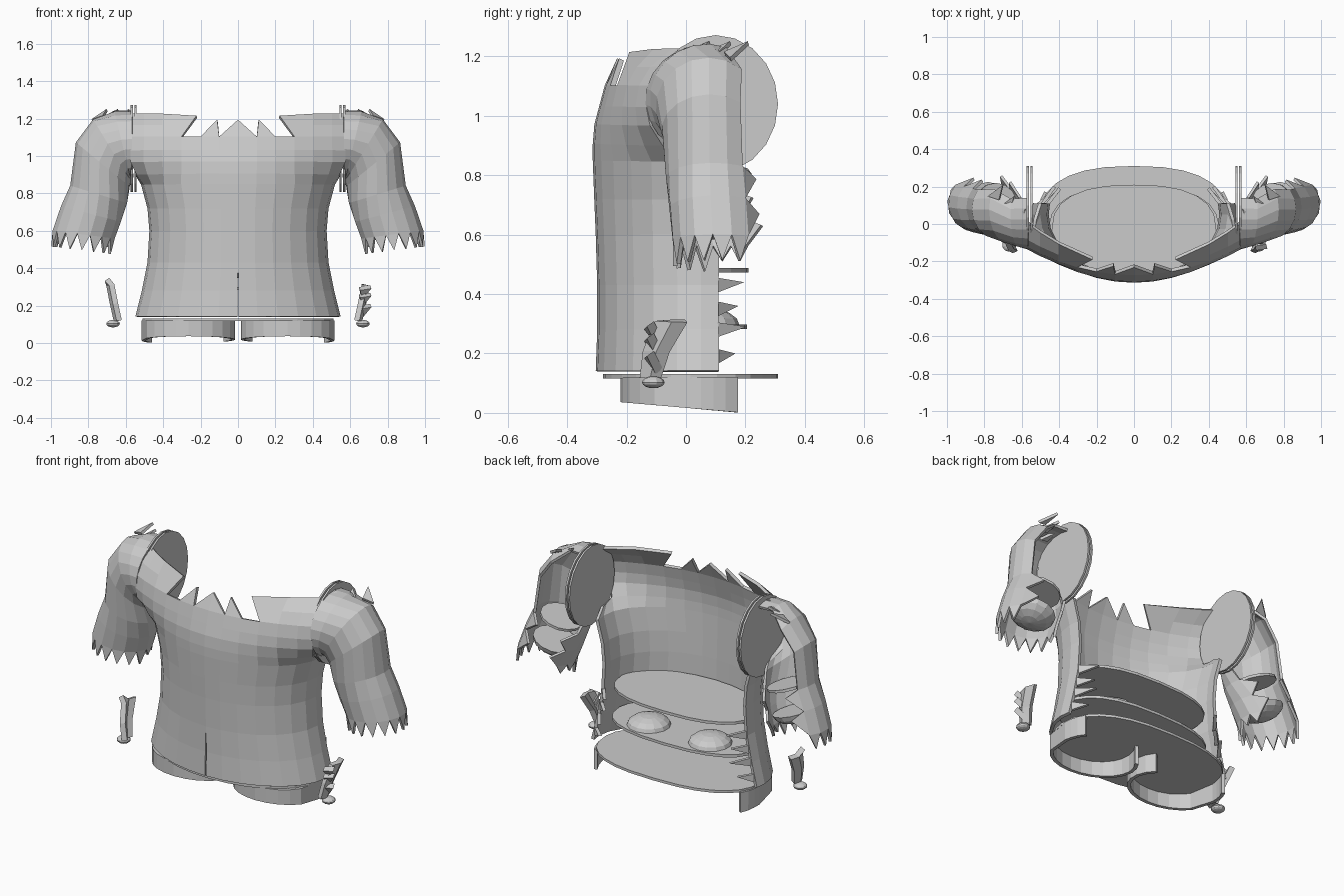
import bpy, bmesh, math
from mathutils import Vector, Matrix

if "Cube" in bpy.data.objects:
    bpy.data.objects.remove(bpy.data.objects["Cube"])

def interp(x, table):
    for (x0, y0), (x1, y1) in zip(table, table[1:]):
        if x <= x1:
            return y0 + (y1 - y0) * max(0, x - x0) / (x1 - x0)
    return table[-1][1]

def finish(name, bm, thick=0):
    bmesh.ops.recalc_face_normals(bm, faces=bm.faces)
    me = bpy.data.meshes.new(name)
    bm.to_mesh(me)
    bm.free()
    ob = bpy.data.objects.new(name, me)
    bpy.context.collection.objects.link(ob)
    if thick:
        m = ob.modifiers.new("thickness", 'SOLIDIFY')
        m.thickness, m.offset = thick, 0
    return ob

def sheet(name, rows, extra=(), thick=.018):
    """Rows are dicts column -> point; neighbouring cells become quads; extra polygons are shreds."""
    bm = bmesh.new()
    V = [{c: bm.verts.new(p) for c, p in r.items()} for r in rows]
    for a, b in zip(V, V[1:]):
        for c in a:
            if c + 1 in a and c in b and c + 1 in b:
                bm.faces.new((a[c], a[c + 1], b[c + 1], b[c]))
    for poly in extra:
        bm.faces.new([bm.verts.new(p) for p in poly])
    bmesh.ops.remove_doubles(bm, verts=bm.verts, dist=.0005)
    return finish(name, bm, thick)

def plate(name, loc, rx, ry, h, axis='Z', tilt=0, n=24, boxy=1.0):
    """Elliptical plate; boxy below 1 squares the rear half of the outline."""
    bm = bmesh.new()
    bmesh.ops.create_cone(bm, cap_ends=True, segments=n, radius1=1, radius2=1, depth=1)
    for v in bm.verts:
        if v.co.y > 0:
            v.co.x = math.copysign(abs(v.co.x) ** boxy, v.co.x)
            v.co.y = v.co.y ** boxy
    rot = Matrix.Rotation(math.pi / 2 if axis == 'X' else tilt, 4, 'Y')
    bm.transform(Matrix.Translation(loc) @ rot @ Matrix.Diagonal((rx, ry, h, 1)))
    return finish(name, bm)

def dome(name, loc, r, h, tilt=0, half=True, n=14):
    bm = bmesh.new()
    bmesh.ops.create_uvsphere(bm, u_segments=n, v_segments=8, radius=1)
    if half:
        bmesh.ops.delete(bm, geom=[v for v in bm.verts if v.co.z < -.01], context='VERTS')
        bmesh.ops.holes_fill(bm, edges=[e for e in bm.edges if e.is_boundary])
    bm.transform(Matrix.Translation(loc) @ Matrix.Rotation(tilt, 4, 'Y') @ Matrix.Diagonal((r, r, h, 1)))
    return finish(name, bm)

# shirt body: wrapped lower rows, then open chest rows with a torn neckline
YF = [(.87, -.305), (.95, -.305), (1.1, -.265), (1.22, -.21)]
YE = [(.87, -.09), (.95, -.11), (1.05, -.13), (1.12, -.11), (1.18, -.06), (1.22, .01)]
def chest(x, z):
    t = min(1, abs(x) / .57) ** 2
    return Vector((x, interp(z, YF) * (1 - t) + interp(z, YE) * t, z))

ANG = [0, 11, 23, 36, 50, 63, 77, 90, 100]
XS = [0, .1, .2, .3, .4, .5, .57]
BODY = [(.14, .54, .345), (.28, .505, .34), (.43, .475, .34), (.6, .465, .345), (.72, .475, .35), (.85, .51, .355)]
rows = []
for z, w, ry in BODY:
    rows.append({i: Vector((math.copysign(w * math.sin(math.radians(ANG[abs(i)])), i),
                            .05 - ry * math.cos(math.radians(ANG[abs(i)])), z)) for i in range(-8, 9)})
# armpit row blends the wrapped body into the chest
rows.append({i: rows[-1][i].lerp(chest(math.copysign(XS[min(6, abs(i))], i), .95), .55 if abs(i) < 7 else .4)
             for i in range(-8, 9)})
for z in (.97, 1.03, 1.1, 1.16, 1.22):
    rows.append({i: chest(math.copysign(XS[abs(i)], i), z) for i in range(-6, 7)
                 if z <= 1.1 or abs(i) >= 4})
shreds = [[chest(-.1, 1.1), chest(0, 1.1), chest(0, 1.19)], [chest(0, 1.1), chest(.1, 1.1), chest(0, 1.19)]]
for s in (-1, 1):
    shreds += [[chest(s * .1, 1.1), chest(s * .2, 1.1), chest(s * .11, 1.19)],
               [chest(s * .3, 1.1), chest(s * .4, 1.1), chest(s * .4, 1.16), chest(s * .4, 1.22),
                chest(s * .22, 1.21)]]
    # torn spikes along the open back edges
    for z, y in ((.44, .19), (.36, .17), (.29, .2), (.2, .16)):
        x = interp(z, [(a, b) for a, b, c in BODY]) * .985
        shreds.append([Vector((s * x, .1, z + .015)), Vector((s * x, .1, z - .035)), Vector((s * (x - .07), y, z))])
shirt = sheet("shirt_body", rows, shreds)
# slit in the front hem
bm = bmesh.new()
bm.from_mesh(shirt.data)
bmesh.ops.split_edges(bm, edges=[e for e in bm.edges if all(abs(v.co.x) < .001 and v.co.z < .44 for v in e.verts)])
for v in bm.verts:
    if abs(v.co.x) < .001 and v.co.z < .3 and v.link_faces:
        v.co.x = math.copysign(.003, v.link_faces[0].calc_center_median().x)
bm.to_mesh(shirt.data)
bm.free()

# sleeves: sections are inner xz, outer xz, centre y, depth radius, start angle
SLEEVE = [((.565, .87), (.565, 1.235), .07, .2, -70), ((.57, .88), (.66, 1.235), .07, .185, -75),
          ((.575, .87), (.77, 1.19), .075, .17, -85), ((.585, .84), (.86, 1.07), .08, .155, -95),
          ((.60, .75), (.89, .84), .09, .15, -110), ((.63, .65), (.94, .73), .10, .15, -125),
          ((.665, .56), (.985, .60), .11, .15, -130)]
N = 11
for s, side in ((-1, "left"), (1, "right")):
    rows = []
    for k, (pi, po, yc, ry, a0) in enumerate(SLEEVE):
        row = {}
        for i in range(N + 1):
            a = math.radians(a0 + ((130 if k > 1 else 110) - a0) * i / N)
            t = .5 + .5 * math.sin(a)
            row[i] = Vector((s * (pi[0] + (po[0] - pi[0]) * t), yc - ry * math.cos(a), pi[1] + (po[1] - pi[1]) * t))
        rows.append(row)
    tears = []
    last = rows[-1]
    for i in range(N):
        tip = (last[i] + last[i + 1]) / 2 + Vector((s * .01, 0, -.085 if i > 1 else -.05))
        tears.append([last[i], last[i + 1], tip])
    for k in (4, 5):
        p, q = rows[k][N], rows[k + 1][N]
        tears.append([p, q, (p + q) / 2 + Vector((-s * .07, .04, .01))])
        p, q = rows[k][0], rows[k + 1][0]
        tears.append([p, q, (p + q) / 2 + Vector((s * .03, .06, .02))])
    # shoulder shreds standing above the seam
    for x, y in ((.6, .0), (.66, .07), (.72, .13)):
        tears.append([Vector((s * x, y, 1.21)), Vector((s * (x + .06), y + .02, 1.19)),
                      Vector((s * (x - .02), y + .08, 1.245))])
    sheet("sleeve_" + side, rows, tears, .015)

    # shoulder plates and arm stumps inside the sleeve
    for x in (.548, .568):
        plate("shoulder_plate_" + side, (s * x, .1, 1.04), .232, .21, .011, 'X', n=20)
    dome("arm_stump_" + side, (s * .78, .1, .66), .125, -.07, -s * .3)
    plate("arm_plate_" + side, (s * .74, .1, .8), .12, .12, .015, tilt=-s * .3, n=14)

    # loose wrist scrap and bead
    scrap = [{0: Vector((s * x, y0, z)), 1: Vector((s * (x + .015), (y0 + y1) / 2, z)), 2: Vector((s * x, y1, z))}
             for z, x, y0, y1 in ((.12, .635, -.15, -.09), (.21, .655, -.14, -.06), (.31, .675, -.1, 0))]
    if s < 0:
        spikes = [[scrap[2][0], scrap[2][1], Vector((-.70, -.09, .34))]]
    else:
        spikes = [[Vector((.65, -.13, z)), Vector((.66, -.09, z - .05)), Vector((.71, -.12, z + .01))]
                  for z in (.19, .25, .29)]
    sheet("wrist_scrap_" + side, scrap, spikes, .03)
    dome("wrist_bead_" + side, (s * .668, -.11, .103), .038, .02, half=False, n=10)

    # trouser leg: band open at the back, hem sloping down to the rear
    band = [{}, {}]
    for i in range(17):
        a = math.radians(-125 + 250 * i / 16)
        x, y = s * (.265 + .24 * math.sin(a)), -.01 - .2 * math.cos(a)
        if i > 12:
            y = [.05, .09, .13, .17][i - 13]
            x = s * [.505, .5, .49, .47][i - 13]
        band[0][i] = Vector((x, y, .12))
        band[1][i] = Vector((x, y, .036 - (y + .21) * .09))
    sheet("trouser_leg_" + side, band, thick=.02)
    dome("thigh_stump_" + side, (s * .2, .06, .295), .12, .06)

# inner cross plates: belly, hips and waist
plate("belly_plate", (0, -.03, .48), .44, .24, .016, boxy=.8)
plate("hip_plate", (0, -.03, .29), .455, .235, .016, boxy=.8)
plate("waist_plate", (0, .015, .124), .51, .295, .015, n=28, boxy=.8)
